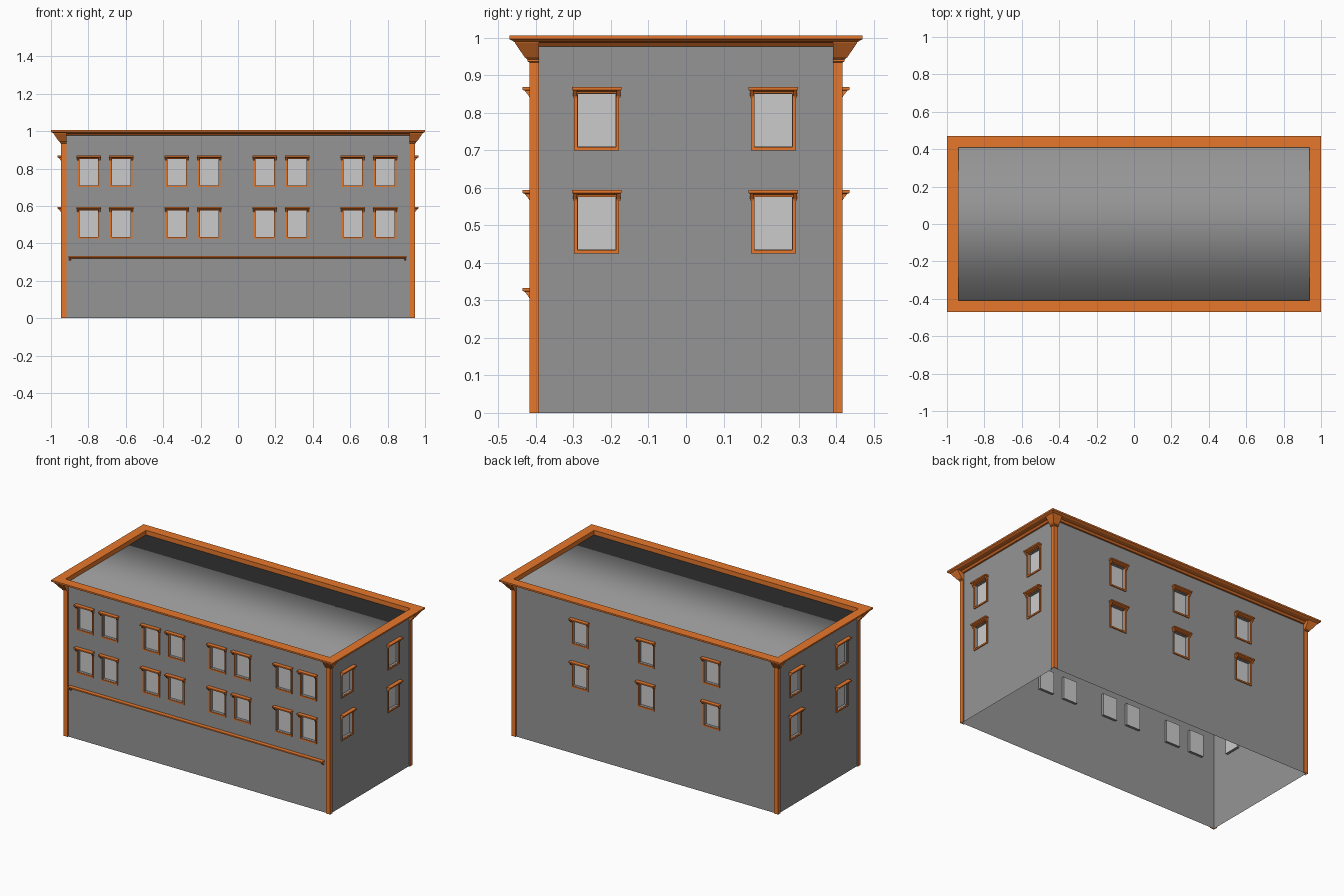
import bpy, bmesh
from math import pi
from mathutils import Matrix, Vector

if "Cube" in bpy.data.objects:
    bpy.data.objects.remove(bpy.data.objects["Cube"], do_unlink=True)


def material(name, rgb):
    m = bpy.data.materials.new(name)
    m.use_nodes = True
    m.diffuse_color = (*rgb, 1)
    m.node_tree.nodes["Principled BSDF"].inputs["Base Color"].default_value = (*rgb, 1)
    return m


GREY = material("wall grey", (0.30, 0.30, 0.30))
GLASS = material("window light grey", (0.60, 0.60, 0.60))
ORANGE = material("trim orange", (0.80, 0.185, 0.025))

HX, HY, ROOF = 0.94, 0.41, 0.977         # wall half sizes and sunken roof height
BAND = 0.970                             # narrow strip joining walls and roof
WIN_W, WIN_H, RECESS = 0.05, 0.07, 0.016  # window half sizes and depth
ROWS = (0.505, 0.78)                     # window centre heights

# Window columns along each wall: front, right, back, left
front_cols = [c + s for c in (-0.711, -0.24, 0.23, 0.70) for s in (-0.087, 0.087)]
COLUMNS = [front_cols, [-0.238, 0.233], [-0.465, 0.005, 0.47], [-0.233, 0.238]]


def side_point(k):
    """Point on wall k from (along, outward, height)."""
    rot = Matrix.Rotation(k * pi / 2, 3, 'Z')
    dist = HX if k % 2 else HY
    return lambda u, out, z: rot @ Vector((u, -dist - out, z))


def loft(bm, rings, closed=False, caps=False):
    rows = [[bm.verts.new(p) for p in ring] for ring in rings]
    n = len(rows[0])
    faces = []
    for a, b in zip(rows, rows[1:]):
        for i in range(n if closed else n - 1):
            j = (i + 1) % n
            faces.append(bm.faces.new((a[i], a[j], b[j], b[i])))
    if caps:
        faces += [bm.faces.new(rows[0]), bm.faces.new(rows[-1])]
    return faces


def finish(bm, name, mats, recalc=True):
    if recalc:
        bmesh.ops.recalc_face_normals(bm, faces=bm.faces)
    me = bpy.data.meshes.new(name)
    bm.to_mesh(me)
    bm.free()
    for m in mats:
        me.materials.append(m)
    ob = bpy.data.objects.new(name, me)
    bpy.context.collection.objects.link(ob)


def rect(p, u, z, w, h, out):
    return [p(u + a * w, out, z + b * h) for a, b in ((-1, -1), (1, -1), (1, 1), (-1, 1))]


# Wall shell, open underneath, with window holes
bm = bmesh.new()
for k, cols in enumerate(COLUMNS):
    p = side_point(k)
    half, top = (HY, ROOF) if k % 2 else (HX, BAND)
    loops = [rect(p, 0, top / 2, half, top / 2, 0)]
    loops += [rect(p, u, z, WIN_W, WIN_H, 0) for u in cols for z in ROWS]
    edges = []
    for loop in loops:
        vs = [bm.verts.new(q) for q in loop]
        edges += [bm.edges.new((vs[i], vs[i - 1])) for i in range(4)]
    made = bmesh.ops.triangle_fill(bm, use_beauty=True, use_dissolve=False, edges=edges)
    outward = p(0, 1, 0) - p(0, 0, 0)
    for f in made["geom"]:
        if isinstance(f, bmesh.types.BMFace):
            f.normal_update()
            if f.normal.dot(outward) < 0:
                f.normal_flip()
# Roof, softly shaded over its front and back edges
for f in loft(bm, [[(-HX, y, z), (HX, y, z)] for y, z in
                   ((-HY, BAND), (-HY, ROOF), (HY, ROOF), (HY, BAND))]):
    f.smooth = True
bmesh.ops.remove_doubles(bm, verts=bm.verts, dist=0.0005)
finish(bm, "walls_and_roof", [GREY], recalc=False)

# Recessed windows: grey reveals with a light pane at the back
bm = bmesh.new()
for k, cols in enumerate(COLUMNS):
    p = side_point(k)
    for u in cols:
        for z in ROWS:
            rings = [rect(p, u, z, WIN_W, WIN_H, d) for d in (0, -RECESS)]
            loft(bm, rings, closed=True)
            pane = bm.faces.new([bm.verts.new(q) for q in rings[1]])
            pane.material_index = 1
bmesh.ops.remove_doubles(bm, verts=bm.verts, dist=0.0005)
bmesh.ops.recalc_face_normals(bm, faces=bm.faces)
bmesh.ops.reverse_faces(bm, faces=bm.faces)
finish(bm, "windows", [GREY, GLASS], recalc=False)

# Window frames
bm = bmesh.new()
FRAME = ((0.01, 0), (0.01, 0.006), (0.001, 0.006), (0.001, 0))
for k, cols in enumerate(COLUMNS):
    p = side_point(k)
    for u in cols:
        for z in ROWS:
            loft(bm, [rect(p, u, z, WIN_W + e, WIN_H + e, d) for e, d in FRAME], closed=True)
finish(bm, "window_frames", [ORANGE])


def shelf(bm, p, u, top, levels):
    """Moulding on a wall; levels are (half width, outward, drop)."""
    loft(bm, [[p(u - w, 0, top - d), p(u - w, o, top - d),
               p(u + w, o, top - d), p(u + w, 0, top - d)] for w, o, d in levels], caps=True)


def canopy(bm, p, u, top, w):
    shelf(bm, p, u, top, ((w, 0.026, 0), (w, 0.026, 0.008), (w - 0.003, 0.020, 0.010),
                          (w - 0.006, 0.008, 0.013)))
    for s in (-1, 1):
        shelf(bm, p, u + s * (w - 0.008), top,
              ((0.005, 0.020, 0.010), (0.005, 0.009, 0.024), (0.005, 0.007, 0.028)))


# Canopies over the windows
bm = bmesh.new()
for k, cols in enumerate(COLUMNS):
    for u in cols:
        for z in ROWS:
            canopy(bm, side_point(k), u, z + 0.089, 0.066)
finish(bm, "window_canopies", [ORANGE])

# Long ledge across the front
bm = bmesh.new()
canopy(bm, side_point(0), -0.002, 0.333, 0.904)
finish(bm, "front_ledge", [ORANGE])

# Corner posts with flared capitals
bm = bmesh.new()
POST = ((0.007, 0), (0.007, 0.934), (0.013, 0.937), (0.013, 0.942),
        (0.020, 0.948), (0.046, 0.986), (0.046, 0.993))
IX, IY = 0.918, 0.392
for sx in (-1, 1):
    for sy in (-1, 1):
        loft(bm, [[(sx * x, sy * y, z) for x, y in
                   ((IX, HY), (IX, HY + e), (HX + e, HY + e), (HX + e, IY), (HX, IY))]
                  for e, z in POST])
finish(bm, "corner_posts", [ORANGE])

# Cornice running around the roof edge, standing above the roof as a low parapet
bm = bmesh.new()
CORNICE = ((-0.001, 0.972), (-0.001, 1.006), (0.06, 1.006), (0.06, 0.996),
           (0.048, 0.989), (0.020, 0.987), (0.010, 0.977), (0, 0.977))
loft(bm, [[(a * (HX + e), b * (HY + e), z) for a, b in ((-1, -1), (1, -1), (1, 1), (-1, 1))]
          for e, z in CORNICE], closed=True)
finish(bm, "cornice", [ORANGE])
